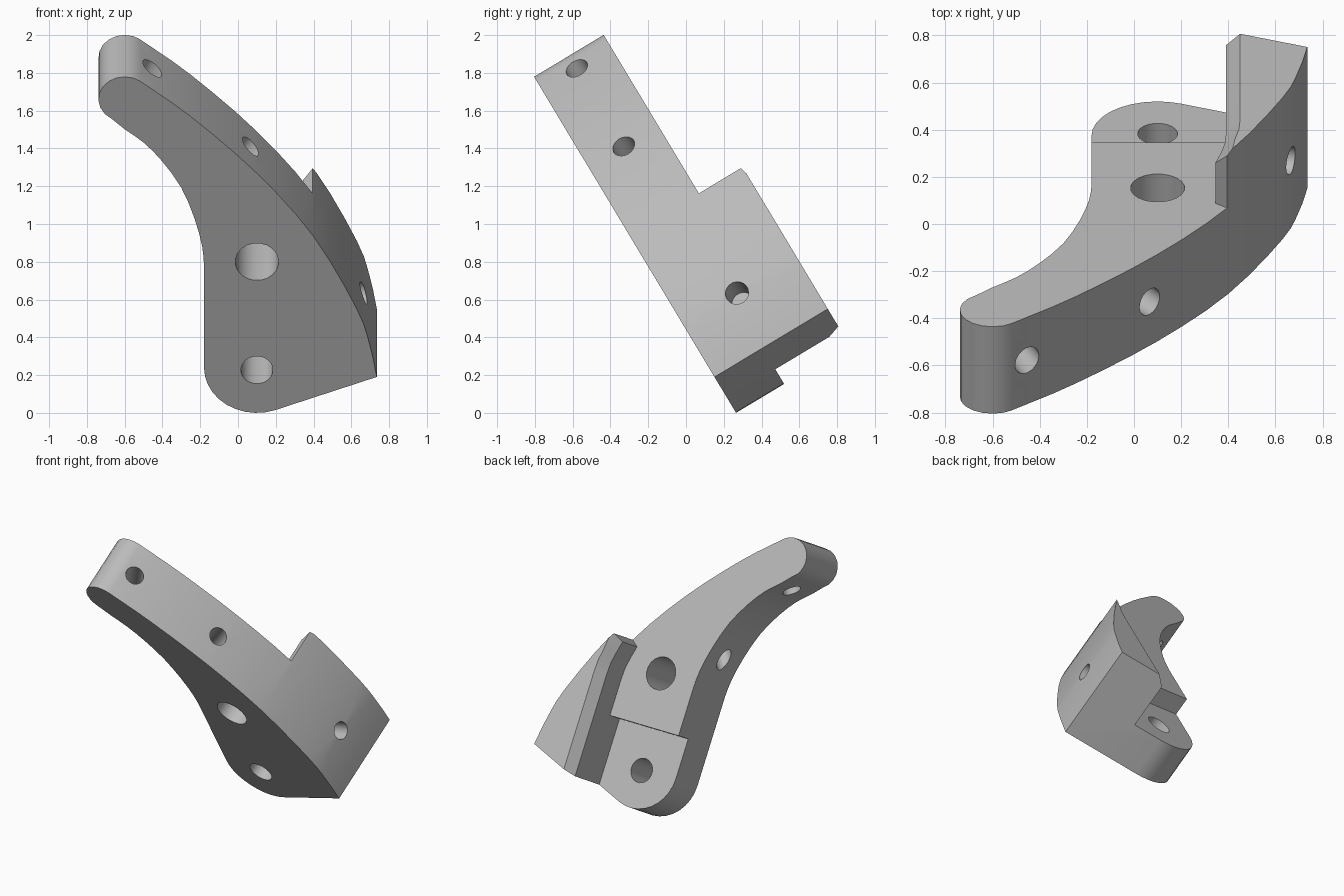
import bpy, bmesh, math
from mathutils import Vector, Matrix

cube = bpy.data.objects.get("Cube")
if cube:
    bpy.data.objects.remove(cube, do_unlink=True)

# Part frame: x across, v up the sloped face, w through the thickness
TILT = math.radians(31)
S, C = math.sin(TILT), math.cos(TILT)
FRAME = Matrix(((1, 0, 0, 0), (0, -S, C, 0.265), (0, C, S, 0), (0, 0, 0, 1)))
FULL, PLATE, FOOT = 0.7, 0.43, 0.297

grey = bpy.data.materials.new("plain_grey")
grey.use_nodes = True
colour = (0.5, 0.5, 0.5, 1)
grey.diffuse_color = colour
grey.node_tree.nodes["Principled BSDF"].inputs["Base Color"].default_value = colour


def loft(name, rings):
    """Closed solid through matching rings of part-frame points."""
    bm = bmesh.new()
    loops = [[bm.verts.new(FRAME @ Vector(p)) for p in ring] for ring in rings]
    n = len(loops[0])
    for a, b in zip(loops, loops[1:]):
        for i in range(n):
            j = (i + 1) % n
            bm.faces.new((a[i], a[j], b[j], b[i]))
    bm.faces.new(loops[0])
    bm.faces.new(loops[-1])
    bmesh.ops.recalc_face_normals(bm, faces=bm.faces)
    mesh = bpy.data.meshes.new(name)
    bm.to_mesh(mesh)
    bm.free()
    mesh.materials.append(grey)
    obj = bpy.data.objects.new(name, mesh)
    bpy.context.collection.objects.link(obj)
    return obj


def prism(name, outline, low, high):
    return loft(name, [[(x, v, w) for x, v in outline] for w in (low, high)])


def rod(name, start, end, radius, sides=20):
    a, b = Vector(start), Vector(end)
    side = (b - a).orthogonal().normalized()
    other = (b - a).normalized().cross(side)
    turns = [math.tau * i / sides for i in range(sides)]
    ring = [radius * (math.cos(t) * side + math.sin(t) * other) for t in turns]
    return loft(name, [[p + r for r in ring] for p in (a, b)])


def arc(x, v, radius, start, end, steps):
    angles = [math.radians(start + (end - start) * i / steps) for i in range(steps + 1)]
    return [(x + radius * math.cos(t), v + radius * math.sin(t)) for t in angles]


def spline(points, steps=3):
    """Smooth path through the points."""
    p = [Vector(q) for q in points]
    p = [2 * p[0] - p[1]] + p + [2 * p[-1] - p[-2]]
    out = []
    for a, b, c, d in zip(p, p[1:], p[2:], p[3:]):
        for i in range(steps):
            t = i / steps
            out.append(tuple(b + t / 2 * (c - a + t * (2*a - 5*b + 4*c - d + t * (3*b - a - 3*c + d)))))
    return out + [tuple(p[-2])]


def cut(target, cutter):
    cutter.hide_render = True
    mod = target.modifiers.new("cut", "BOOLEAN")
    mod.operation, mod.solver, mod.object = "DIFFERENCE", "EXACT", cutter
    bpy.context.view_layer.objects.active = target
    bpy.ops.object.modifier_apply(modifier=mod.name)
    bpy.data.objects.remove(cutter, do_unlink=True)


# Curved bracket outline: outer edge, rounded tip, inner edge, rounded foot
outer = spline([(0.735, 0.222), (0.7, 0.41), (0.63, 0.64), (0.4, 1.09),
                (0.1, 1.48), (-0.25, 1.83), (-0.52, 2.05)])
tip = arc(-0.6, 1.937, 0.139, 70, 240, 9)
inner = spline([(-0.6, 1.752), (-0.5, 1.67), (-0.4, 1.552), (-0.3, 1.39),
                (-0.23, 1.2), (-0.19, 1.03), (-0.18, 0.91)], 2)
foot = arc(0.1, 0.28, 0.28, 180, 290, 10)
bracket = prism("curved_bracket", outer + tip + inner + foot, 0, FULL)

# Pocket behind the arm, leaving a flange with a chamfered inner edge
wall = [(0.39, -0.2), (0.39, 0.82), (0.385, 0.9), (0.37, 0.97), (0.345, 1.06)]
around = [(0.55, 1.214), (0.55, 2.4), (-1, 2.4), (-1, -0.2)]
rings = []
for w, shift in ((PLATE, 0), (0.63, 0), (0.77, 0.12)):
    edge = [(x + shift, v) for x, v in wall]
    edge[-1] = (wall[-1][0] + shift, wall[-1][1] + shift * 0.75)
    rings.append([(x, v, w) for x, v in edge + around])
cut(bracket, loft("pocket_cutter", rings))

# Thinner foot
step = [(-1, -0.2), (0.39, -0.2), (0.39, 0.56), (-1, 0.56)]
cut(bracket, prism("foot_cutter", step, FOOT, 0.6))

# Holes through the thickness
for v, radius in ((0.265, 0.085), (0.933, 0.115)):
    cut(bracket, rod("face_hole_cutter", (0.1, v, -0.2), (0.1, v, 1), radius))

# Cross holes from the outer edge; the lowest one is blind
for mouth, end, w, blind in (((-0.45, 2.006), (-0.57, 1.73), 0.217, False),
                             ((0.075, 1.527), (-0.2, 1.17), 0.217, False),
                             ((0.67, 0.543), (0.44, 0.475), 0.331, True)):
    a, b = Vector((*mouth, w)), Vector((*end, w))
    reach = (b - a).normalized() * 0.2
    cut(bracket, rod("cross_hole_cutter", a - reach, b if blind else b + reach, 0.062))

# Smooth curves, crisp edges
bpy.ops.object.select_all(action="DESELECT")
bracket.select_set(True)
bpy.context.view_layer.objects.active = bracket
bpy.ops.object.shade_smooth_by_angle(angle=math.radians(30))
